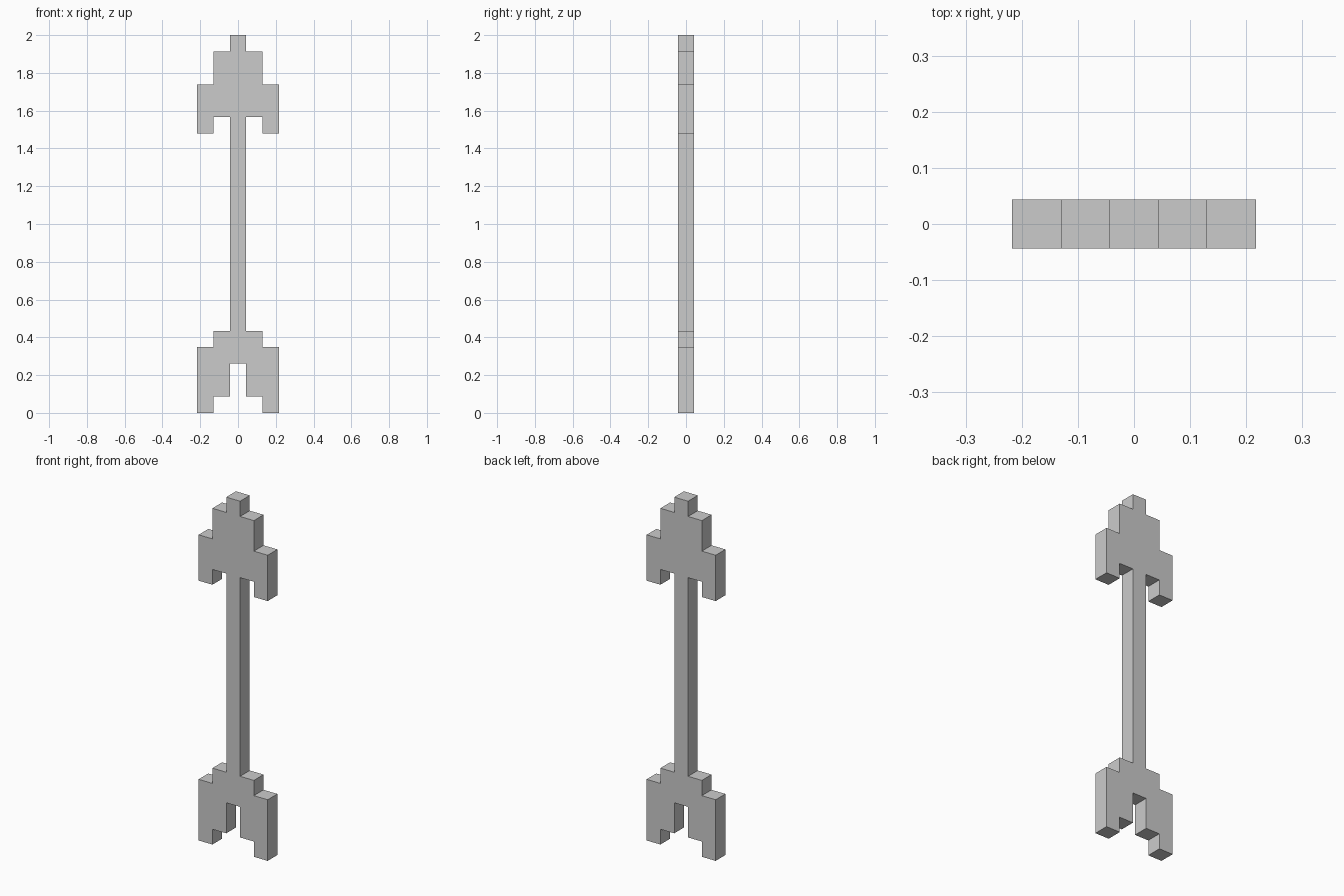
import bpy, bmesh

if "Cube" in bpy.data.objects:
    bpy.data.objects.remove(bpy.data.objects["Cube"])

U = 2 / 23  # the arrow sits on a square cell grid, 23 cells tall


def flat_part(name, right_half):
    """Mirror a right-hand (x, z) outline in cells and extrude it one cell deep."""
    outline = right_half + [(-x, z) for x, z in reversed(right_half)]
    bm = bmesh.new()
    front = bm.faces.new([bm.verts.new((x * U, -U / 2, z * U)) for x, z in outline])
    ext = bmesh.ops.extrude_face_region(bm, geom=[front], use_keep_orig=True)
    moved = [g for g in ext["geom"] if isinstance(g, bmesh.types.BMVert)]
    bmesh.ops.translate(bm, verts=moved, vec=(0, U, 0))
    bmesh.ops.recalc_face_normals(bm, faces=bm.faces)
    mesh = bpy.data.meshes.new(name)
    bm.to_mesh(mesh)
    bm.free()
    obj = bpy.data.objects.new(name, mesh)
    bpy.context.collection.objects.link(obj)
    return obj


# Stepped point with two barbs
flat_part("arrow_head", [(0.5, 23), (0.5, 22), (1.5, 22), (1.5, 20), (2.5, 20),
                         (2.5, 17), (1.5, 17), (1.5, 18), (0.5, 18)])

# Straight square shaft
flat_part("shaft", [(0.5, 18), (0.5, 5)])

# Stepped tail feathers with a central notch
flat_part("tail_feathers", [(1.5, 5), (1.5, 4), (2.5, 4), (2.5, 0), (1.5, 0),
                            (1.5, 1), (0.5, 1), (0.5, 3)])
